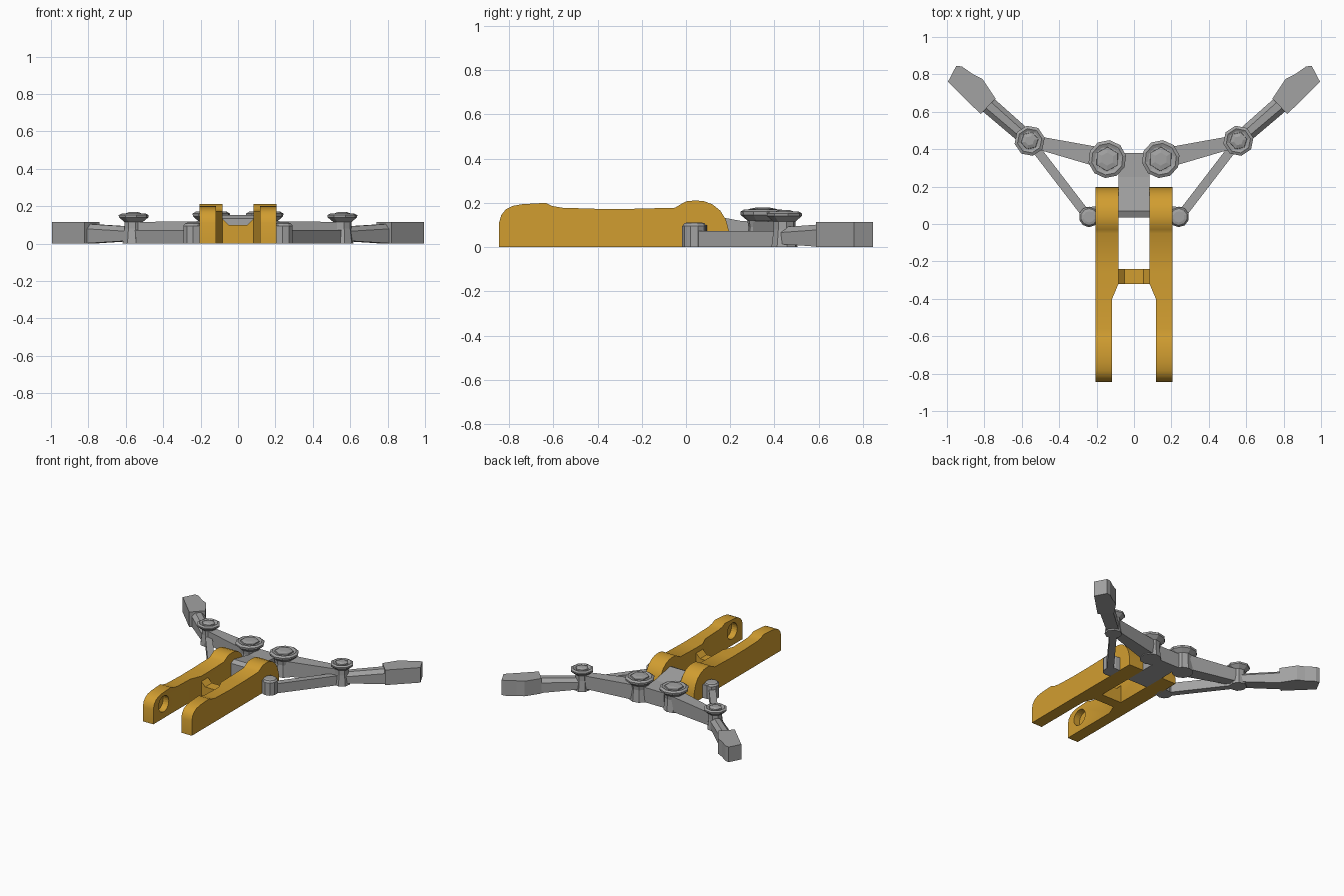
import bpy, bmesh, math
from mathutils import Vector

if "Cube" in bpy.data.objects:
    bpy.data.objects.remove(bpy.data.objects["Cube"])


def material(name, rgb):
    m = bpy.data.materials.new(name)
    m.diffuse_color = (*rgb, 1)
    m.use_nodes = True
    m.node_tree.nodes["Principled BSDF"].inputs["Base Color"].default_value = m.diffuse_color
    return m


gold = material("golden yellow", (0.64, 0.34, 0.03))
grey = material("steel grey", (0.36, 0.36, 0.36))


def finish(name, bm, mat, smooth=None):
    bmesh.ops.recalc_face_normals(bm, faces=bm.faces)
    me = bpy.data.meshes.new(name)
    bm.to_mesh(me)
    bm.free()
    me.materials.append(mat)
    ob = bpy.data.objects.new(name, me)
    bpy.context.collection.objects.link(ob)
    if smooth:
        bpy.ops.object.select_all(action='DESELECT')
        ob.select_set(True)
        bpy.context.view_layer.objects.active = ob
        bpy.ops.object.shade_smooth_by_angle(angle=math.radians(smooth))
    return ob


def prism(points, offset):
    """Extrude a closed polygon of 3D points along an offset."""
    bm = bmesh.new()
    face = bm.faces.new([bm.verts.new(p) for p in points])
    ext = bmesh.ops.extrude_face_region(bm, geom=[face])
    verts = [v for v in ext["geom"] if isinstance(v, bmesh.types.BMVert)]
    bmesh.ops.translate(bm, verts=verts, vec=offset)
    return bm


def lathe(name, x, y, profile, sides, turn=0, smooth=None):
    """Stack rings of (radius, z) around an upright axis, closed at both ends."""
    bm = bmesh.new()
    rings = [[bm.verts.new((x + r * math.cos(turn + 2 * math.pi * i / sides),
                            y + r * math.sin(turn + 2 * math.pi * i / sides), z))
              for i in range(sides)] for r, z in profile]
    for a, b in zip(rings, rings[1:]):
        for i in range(sides):
            j = (i + 1) % sides
            bm.faces.new((a[i], a[j], b[j], b[i]))
    bm.faces.new(rings[0])
    bm.faces.new(rings[-1])
    return finish(name, bm, grey, smooth)


def bar(name, a, b, half_a, half_b, za, zb, chamfer=0.0):
    """Straight link between two plan points with its own (bottom, top) at each end."""
    a, b = Vector((*a, 0)), Vector((*b, 0))
    d = (b - a).normalized()
    side = Vector((-d.y, d.x, 0))
    bm = bmesh.new()
    ends = []
    for p, h, (lo, hi) in ((a, half_a, za), (b, half_b, zb)):
        c = chamfer
        shape = [(-h, lo), (h, lo), (h, hi - c), (h - c, hi), (c - h, hi), (-h, hi - c)]
        if not c:
            shape = [(-h, lo), (h, lo), (h, hi), (-h, hi)]
        ends.append([bm.verts.new(p + side * s + Vector((0, 0, z))) for s, z in shape])
    n = len(ends[0])
    for i in range(n):
        j = (i + 1) % n
        bm.faces.new((ends[0][i], ends[0][j], ends[1][j], ends[1][i]))
    for e in ends:
        bm.faces.new(e)
    return finish(name, bm, grey)


# Side outline of the gold rails as (y, z)
rail = [(-0.845, 0), (-0.845, 0.11), (-0.835, 0.145), (-0.815, 0.17), (-0.785, 0.186),
        (-0.74, 0.194), (-0.635, 0.2), (-0.605, 0.186), (-0.56, 0.178), (-0.4, 0.173),
        (-0.25, 0.173), (-0.05, 0.178), (-0.03, 0.19), (0.0, 0.207), (0.04, 0.211),
        (0.08, 0.208), (0.12, 0.193), (0.155, 0.165), (0.18, 0.125), (0.195, 0.07), (0.197, 0)]

for s, label in ((-1, "left"), (1, "right")):
    # Rail, thinner in front of the bridge
    bm = prism([(s * 0.205, y, z) for y, z in rail], (-s * 0.122, 0, 0))
    for y in (-0.4, -0.32):
        bmesh.ops.bisect_plane(bm, geom=bm.verts[:] + bm.edges[:] + bm.faces[:],
                               plane_co=(0, y, 0), plane_no=(0, 1, 0))
    for v in bm.verts:
        if v.co.y < -0.39 and abs(v.co.x) < 0.1:
            v.co.x = s * 0.117
    arm = finish(label + "_rail", bm, gold, 30)

    # Blind round socket in the inner face
    ring = [(s * 0.10, -0.72 + 0.06 * math.cos(t * math.pi / 12),
             0.108 + 0.06 * math.sin(t * math.pi / 12)) for t in range(24)]
    cutter = finish(label + "_socket_cutter", prism(ring, (s * 0.065, 0, 0)), gold)
    cutter.hide_render = True
    cutter.hide_viewport = True
    cut = arm.modifiers.new("socket", 'BOOLEAN')
    cut.object = cutter
    cut.operation = 'DIFFERENCE'
    cut.solver = 'EXACT'

    # Pivot post beside the rail, with a stub joining it
    lathe(label + "_side_post", s * 0.24, 0.038,
          [(0.055, 0), (0.055, 0.095), (0.045, 0.108), (0.03, 0.112)], 10, 0.3)
    bar(label + "_post_stub", (s * 0.19, 0.045), (s * 0.25, 0.04), 0.05, 0.05,
        (0, 0.1), (0, 0.1))

    # Inner pin: column, flared collar and faceted nut
    ix, iy = s * 0.143, 0.347
    lathe(label + "_inner_pin", ix, iy,
          [(0.075, 0), (0.065, 0.09), (0.07, 0.12), (0.1, 0.145), (0.102, 0.16),
           (0.085, 0.17), (0.068, 0.163)], 10, 0.2)
    lathe(label + "_inner_nut", ix, iy, [(0.066, 0.15), (0.064, 0.172), (0.035, 0.178)], 6, 0.5)

    # Outer pin
    ox, oy = s * 0.558, 0.445
    lathe(label + "_outer_pin", ox, oy,
          [(0.06, 0), (0.05, 0.08), (0.05, 0.115), (0.08, 0.14), (0.082, 0.152),
           (0.066, 0.16), (0.052, 0.152)], 8, 0.2)
    lathe(label + "_outer_nut", ox, oy, [(0.05, 0.14), (0.046, 0.16), (0.025, 0.168)], 6, 0.2)

    # Links between the pins and the side post
    bar(label + "_upper_link", (ix, iy), (ox, oy), 0.055, 0.032, (0.005, 0.12), (0.02, 0.115))
    bar(label + "_lower_link", (s * 0.255, 0.05), (ox, oy), 0.024, 0.024, (0, 0.072), (0, 0.072))

    # Chamfered handle and angular foot
    bar(label + "_handle", (ox, oy), (s * 0.80, 0.655), 0.042, 0.046,
        (0.015, 0.09), (0, 0.105), 0.025)
    foot = [(0.74, 0.67), (0.82, 0.588), (0.995, 0.76), (0.95, 0.846), (0.92, 0.842),
            (0.86, 0.8), (0.81, 0.775)]
    finish(label + "_foot", prism([(s * x, y, 0) for x, y in foot], (0, 0, 0.114)), grey)

# Bridge between the rails, flared where it meets them
bridge = [(-0.09, 0), (0.09, 0), (0.09, 0.14), (0.05, 0.1), (-0.05, 0.1), (-0.09, 0.14)]
finish("bridge", prism([(x, -0.32, z) for x, z in bridge], (0, 0.08, 0)), gold)

# Central block that carries the inner pins
block = [(0.035, 0), (0.035, 0.135), (0.07, 0.152), (0.25, 0.118), (0.38, 0.112), (0.38, 0)]
finish("central_block", prism([(-0.084, y, z) for y, z in block], (0.168, 0, 0)), grey)
